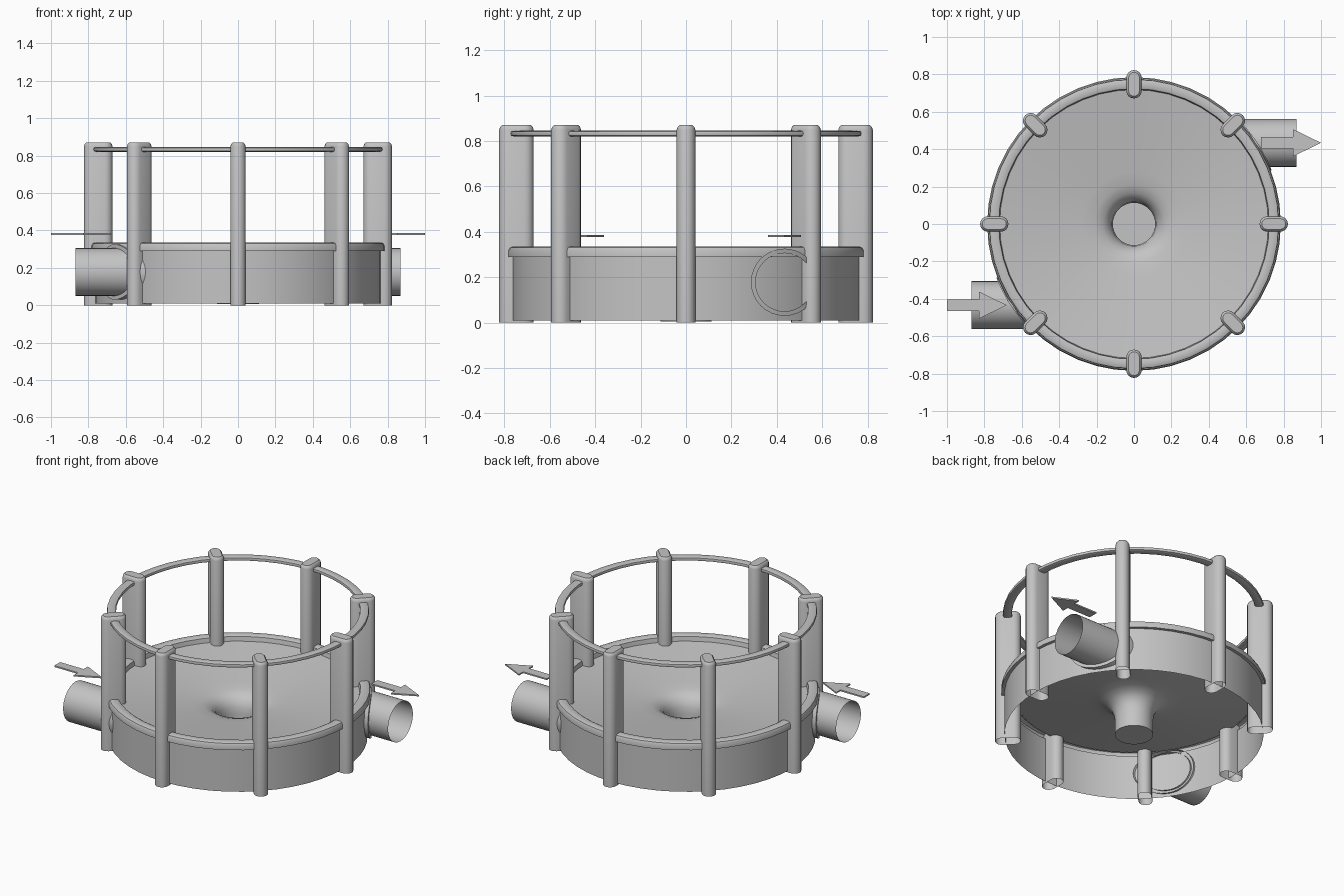
import bpy, bmesh, math
from mathutils import Matrix, Vector

if "Cube" in bpy.data.objects:
    bpy.data.objects.remove(bpy.data.objects["Cube"], do_unlink=True)

grey = bpy.data.materials.new("light_grey")
grey.use_nodes = True
grey.diffuse_color = (0.55, 0.55, 0.55, 1)
grey.node_tree.nodes["Principled BSDF"].inputs["Base Color"].default_value = grey.diffuse_color

SEG = 48
WALL_R = 0.765


def finish(name, bm, smooth=True):
    """Turn a bmesh into a grey object with sharp edges kept."""
    bmesh.ops.recalc_face_normals(bm, faces=bm.faces)
    mesh = bpy.data.meshes.new(name)
    bm.to_mesh(mesh)
    bm.free()
    mesh.materials.append(grey)
    obj = bpy.data.objects.new(name, mesh)
    bpy.context.collection.objects.link(obj)
    if smooth:
        bpy.ops.object.select_all(action="DESELECT")
        obj.select_set(True)
        bpy.context.view_layer.objects.active = obj
        bpy.ops.object.shade_smooth_by_angle(angle=math.radians(35))
    return obj


def skin(name, loops, cap_first=False, cap_last=False, wrap=False):
    """Bridge a list of closed loops that all have the same point count."""
    bm = bmesh.new()
    rows = [[bm.verts.new(p) for p in loop] for loop in loops]
    pairs = list(zip(rows, rows[1:]))
    if wrap:
        pairs.append((rows[-1], rows[0]))
    for a, b in pairs:
        for i in range(len(a)):
            j = (i + 1) % len(a)
            bm.faces.new((a[i], a[j], b[j], b[i]))
    if cap_first:
        bm.faces.new(rows[0])
    if cap_last:
        bm.faces.new(rows[-1])
    return finish(name, bm)


def lathe(name, profile, **caps):
    """Revolve (radius, height) points about z."""
    turns = [2 * math.pi * i / SEG for i in range(SEG)]
    return skin(name, [[(r * math.cos(t), r * math.sin(t), z) for t in turns]
                       for r, z in profile], **caps)


# Tank wall, rounded rim and funnel floor with its closed drain
lathe("tank_wall", [(WALL_R, 0.01), (WALL_R, 0.30)])
lathe("tank_rim", [(WALL_R, 0.29), (0.785, 0.29), (0.785, 0.318), (0.779, 0.330),
                   (0.768, 0.335), (0.735, 0.335), (0.724, 0.329), (0.718, 0.300)])
lathe("funnel_floor", [(0.113, 0.006), (0.113, 0.11), (0.119, 0.15), (0.135, 0.185),
                       (0.165, 0.212), (0.21, 0.228), (0.28, 0.238), (0.725, 0.302)],
      cap_first=True)

# Top rail: flattened rounded ring
rail = [(0.748 + 0.027 * math.copysign(abs(math.cos(a)) ** 0.6, math.cos(a)),
         0.833 + 0.013 * math.copysign(abs(math.sin(a)) ** 0.6, math.sin(a)))
        for a in [2 * math.pi * i / 12 for i in range(12)]]
lathe("top_rail", rail, wrap=True)


def stadium(inset, z, turn):
    """Radially long rounded section of a post."""
    pts = []
    for end in (1, -1):
        for i in range(9):
            a = math.pi * (i / 8 - 0.5) + (0 if end > 0 else math.pi)
            r = 0.041 - inset
            pts.append(turn @ Vector((0.747 + end * 0.035 + r * math.cos(a),
                                      r * math.sin(a), z)))
    return pts


# Eight hollow posts, open below and rounded on top
for k in range(8):
    turn = Matrix.Rotation(k * math.pi / 4, 3, "Z")
    levels = [(0, 0), (0, 0.85), (0.004, 0.862), (0.012, 0.87)]
    skin(f"post_{k + 1}", [stadium(i, z, turn) for i, z in levels], cap_last=True)


def pipe_loop(r, side, wall=None, x=None):
    """Circle about the pipe axis, at a fixed x or following a round wall."""
    pts = []
    for i in range(32):
        a = 2 * math.pi * i / 32
        y = 0.434 + r * math.cos(a)
        px = x if wall is None else math.sqrt(wall ** 2 - y ** 2)
        pts.append((side * px, side * y, 0.178 + r * math.sin(a)))
    return pts


# Open tangential pipes with saddle collars
for side, label in ((-1, "inlet"), (1, "outlet")):
    skin(label + "_pipe", [pipe_loop(0.128, side, x=0.868), pipe_loop(0.128, side, wall=0.755)])
    skin(label + "_collar", [pipe_loop(0.128, side, wall=0.79), pipe_loop(0.148, side, wall=0.79),
                             pipe_loop(0.148, side, wall=0.755)])

# Flow arrows, both pointing to +x
outline = [(0, -0.03), (0.17, -0.03), (0.17, -0.073), (0.32, 0),
           (0.17, 0.073), (0.17, 0.03), (0, 0.03)]
for label, ox, oy in (("inlet", -1.0, -0.434), ("outlet", 0.68, 0.434)):
    bm = bmesh.new()
    face = bm.faces.new([bm.verts.new((ox + x, oy + y, 0.377)) for x, y in outline])
    top = bmesh.ops.extrude_face_region(bm, geom=[face])
    bmesh.ops.translate(bm, vec=(0, 0, 0.009),
                        verts=[v for v in top["geom"] if isinstance(v, bmesh.types.BMVert)])
    finish(label + "_arrow", bm, smooth=False)
